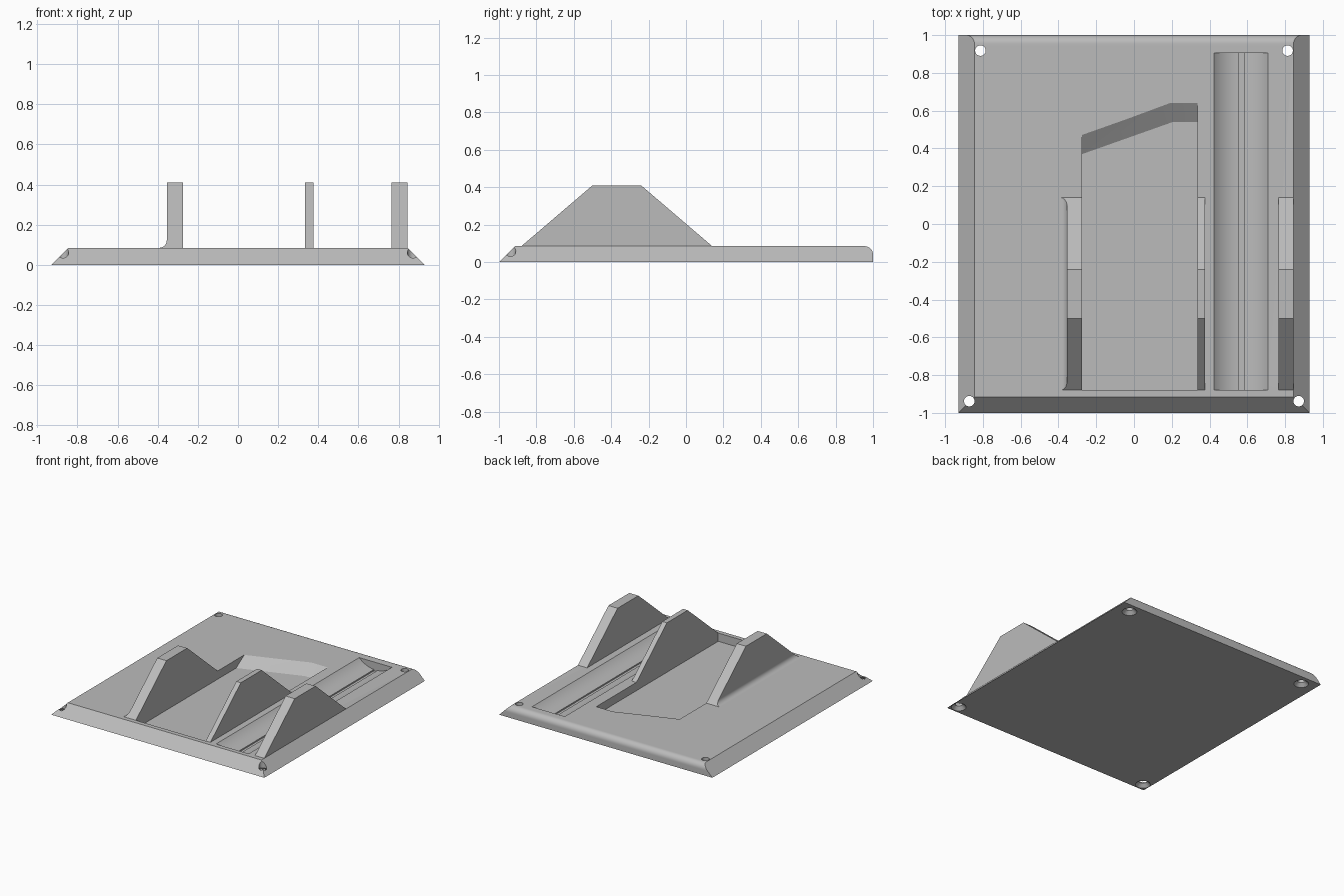
import bpy
import bmesh
from math import sin, cos, asin, pi, radians

if "Cube" in bpy.data.objects:
    bpy.data.objects.remove(bpy.data.objects["Cube"])

grey = bpy.data.materials.new("plain grey")
grey.use_nodes = True
grey.diffuse_color = (0.5, 0.5, 0.5, 1)
grey.node_tree.nodes["Principled BSDF"].inputs["Base Color"].default_value = (0.5, 0.5, 0.5, 1)

TOP = 0.085      # plate thickness
PEAK = 0.41      # fin height
FLOOR = 0.02     # pocket floor


def loft(name, ring_a, ring_b):
    """Closed solid between two matching rings of points."""
    bm = bmesh.new()
    a = [bm.verts.new(p) for p in ring_a]
    b = [bm.verts.new(p) for p in ring_b]
    bm.faces.new(a)
    bm.faces.new(b)
    n = len(a)
    for i in range(n):
        j = (i + 1) % n
        bm.faces.new((a[i], a[j], b[j], b[i]))
    bmesh.ops.recalc_face_normals(bm, faces=bm.faces)
    mesh = bpy.data.meshes.new(name)
    bm.to_mesh(mesh)
    bm.free()
    mesh.materials.append(grey)
    obj = bpy.data.objects.new(name, mesh)
    bpy.context.collection.objects.link(obj)
    return obj


def activate(obj):
    bpy.ops.object.select_all(action='DESELECT')
    obj.select_set(True)
    bpy.context.view_layer.objects.active = obj


def cut(obj, cutter):
    cutter.hide_render = True
    mod = obj.modifiers.new("cut", 'BOOLEAN')
    mod.operation = 'DIFFERENCE'
    mod.solver = 'EXACT'
    mod.object = cutter
    activate(obj)
    bpy.ops.object.modifier_apply(modifier=mod.name)
    bpy.data.objects.remove(cutter)


def circle(x, y, z, r, n=32):
    return [(x + r * cos(2 * pi * i / n), y + r * sin(2 * pi * i / n), z) for i in range(n)]


# Base plate: bevelled front and sides, rounded back edge
R = 0.045
side = [(-1, 0), (-0.915, TOP)]
side += [(1 - R + R * sin(i * pi / 16), TOP - R + R * cos(i * pi / 16)) for i in range(9)]
side.append((1, 0))
plate = loft("base_plate",
             [(-0.93 + z, y, z) for y, z in side],
             [(0.93 - z, y, z) for y, z in side])

# Wide pocket with a sloped, angled back wall
L, RT, FRONT = -0.275, 0.335, -0.88
cut(plate, loft("pocket_cutter",
                [(L, FRONT, FLOOR), (RT, FRONT, FLOOR), (RT, 0.54, FLOOR),
                 (0.205, 0.54, FLOOR), (L, 0.37, FLOOR)],
                [(L, FRONT, 0.15), (RT, FRONT, 0.15), (RT, 0.74, 0.15),
                 (0.175, 0.74, 0.15), (L, 0.573, 0.15)]))

# Rounded trough with a narrow slot along its bottom
cx, half, depth, back = 0.567, 0.143, 0.06, 0.905
rad = (half ** 2 + depth ** 2) / (2 * depth)
span = asin(half / rad)
arc = []
for i in range(25):
    t = span * (i / 12 - 1)
    arc.append((cx + rad * sin(t), TOP - depth + rad * (1 - cos(t))))
arc += [(cx + half, 0.15), (cx - half, 0.15)]
cut(plate, loft("trough_cutter", [(x, FRONT, z) for x, z in arc], [(x, back, z) for x, z in arc]))
slot = [(0.553, 0.015), (0.583, 0.015), (0.583, 0.06), (0.553, 0.06)]
cut(plate, loft("slot_cutter", [(x, FRONT, z) for x, z in slot], [(x, back, z) for x, z in slot]))

# Screw holes, countersunk from below
for s in (-1, 1):
    for x, y in ((0.813, 0.918), (0.872, -0.938)):
        cut(plate, loft("hole_cutter", circle(s * x, y, -0.05, 0.028), circle(s * x, y, 0.2, 0.028)))
        cut(plate, loft("sink_cutter", circle(s * x, y, -0.01, 0.064), circle(s * x, y, 0.027, 0.027)))

activate(plate)
bpy.ops.object.shade_smooth_by_angle(angle=radians(30))

# Three upright fins
fin = [(FRONT, TOP), (-0.5, PEAK), (-0.24, PEAK), (0.14, TOP)]
for name, x0, x1 in (("right_fin", -0.355, L), ("middle_fin", RT, 0.375), ("left_fin", 0.765, 0.845)):
    loft(name, [(x0, y, z) for y, z in fin], [(x1, y, z) for y, z in fin])

# Fillet along the foot of the right fin, trimmed by the fin's slopes
f = 0.036
prof = [(-0.355, TOP)]
prof += [(-0.355 - f + f * cos(i * pi / 16), TOP + f - f * sin(i * pi / 16)) for i in range(9)]
run = 0.38 / (PEAK - TOP)
fillet = loft("right_fin_fillet",
              [(x, FRONT + (z - TOP) * run, z) for x, z in prof],
              [(x, 0.14 - (z - TOP) * run, z) for x, z in prof])
activate(fillet)
bpy.ops.object.shade_smooth_by_angle(angle=radians(30))
